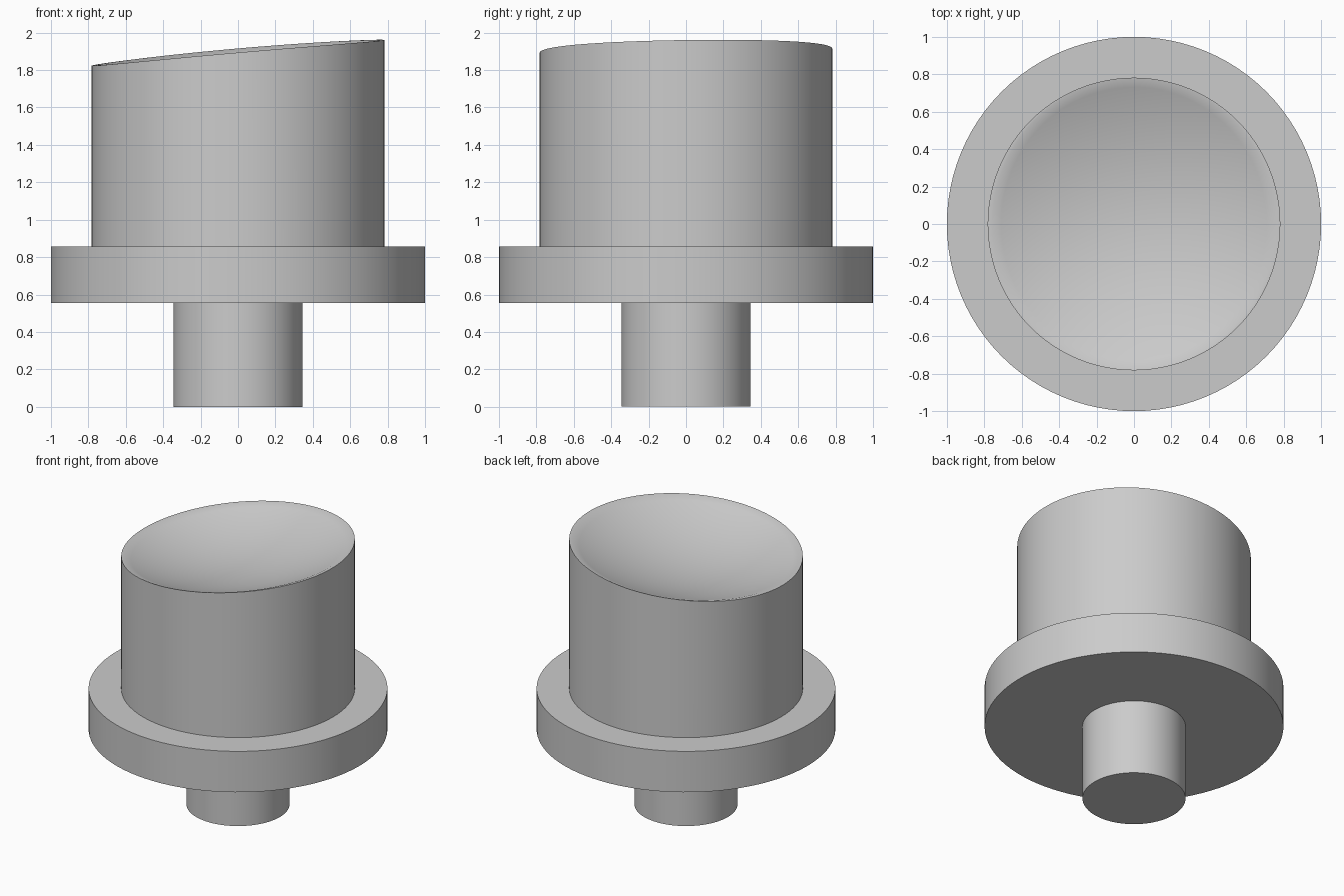
import bpy, bmesh, math

cube = bpy.data.objects.get("Cube")
if cube:
    bpy.data.objects.remove(cube)

SEGMENTS = 96

# One plain grey for the whole model
grey = bpy.data.materials.new("light grey")
grey.use_nodes = True
grey.diffuse_color = (0.6, 0.6, 0.6, 1)
grey.node_tree.nodes["Principled BSDF"].inputs["Base Color"].default_value = grey.diffuse_color


def rim_height(x, y):
    """Tilted, very slightly saddled top surface of the cap."""
    return 1.898 + 0.0877 * x + 0.014 * y + 0.01 * (y * y - x * x)


def ring(bm, rx, ry, height):
    """Ellipse of vertices whose height is a function of x and y."""
    verts = []
    for i in range(SEGMENTS):
        a = math.tau * i / SEGMENTS
        x, y = rx * math.cos(a), ry * math.sin(a)
        verts.append(bm.verts.new((x, y, height(x, y))))
    return verts


def bridge(bm, lower, upper):
    for i in range(SEGMENTS):
        j = (i + 1) % SEGMENTS
        bm.faces.new((lower[i], lower[j], upper[j], upper[i]))


def finish(bm, name):
    bmesh.ops.recalc_face_normals(bm, faces=bm.faces)
    mesh = bpy.data.meshes.new(name)
    bm.to_mesh(mesh)
    bm.free()
    obj = bpy.data.objects.new(name, mesh)
    bpy.context.collection.objects.link(obj)
    mesh.materials.append(grey)
    bpy.ops.object.select_all(action="DESELECT")
    obj.select_set(True)
    bpy.context.view_layer.objects.active = obj
    bpy.ops.object.shade_smooth_by_angle(angle=math.radians(30))


def disc(name, radius, bottom, top):
    bm = bmesh.new()
    low = ring(bm, radius, radius, lambda x, y: bottom)
    high = ring(bm, radius, radius, lambda x, y: top)
    bridge(bm, low, high)
    bm.faces.new(low)
    bm.faces.new(high)
    finish(bm, name)


# Stem and flange
disc("stem", 0.345, 0, 0.555)
disc("flange", 1.0, 0.555, 0.857)

# Cap: slanted wall, thin rim and hollowed finger dish
RADIUS, DISH_X, DISH_Y, DEPTH, STEPS = 0.782, 0.757, 0.78, 0.16, 16
bm = bmesh.new()
base = ring(bm, RADIUS, RADIUS, lambda x, y: 0.857)
bm.faces.new(base)
edge = ring(bm, RADIUS, RADIUS, rim_height)
bridge(bm, base, edge)


def dish_height(x, y):
    t = (x / DISH_X) ** 2 + (y / DISH_Y) ** 2
    return rim_height(x, y) - DEPTH * (1 - t)


previous = edge
for step in range(STEPS, 0, -1):
    f = step / STEPS
    current = ring(bm, DISH_X * f, DISH_Y * f, dish_height)
    bridge(bm, previous, current)
    previous = current
centre = bm.verts.new((0, 0, dish_height(0, 0)))
for i in range(SEGMENTS):
    bm.faces.new((previous[i], previous[(i + 1) % SEGMENTS], centre))
finish(bm, "cap")

# Crisp line where the rim meets the dish
cap = bpy.data.objects["cap"].data
sharp = cap.attributes.get("sharp_edge") or cap.attributes.new("sharp_edge", "BOOLEAN", "EDGE")
for e in cap.edges:
    on_rim = all(abs(math.hypot(cap.vertices[v].co.x / DISH_X, cap.vertices[v].co.y / DISH_Y) - 1) < 1e-4
                 and cap.vertices[v].co.z > 1.7 for v in e.vertices)
    if on_rim:
        sharp.data[e.index].value = True
